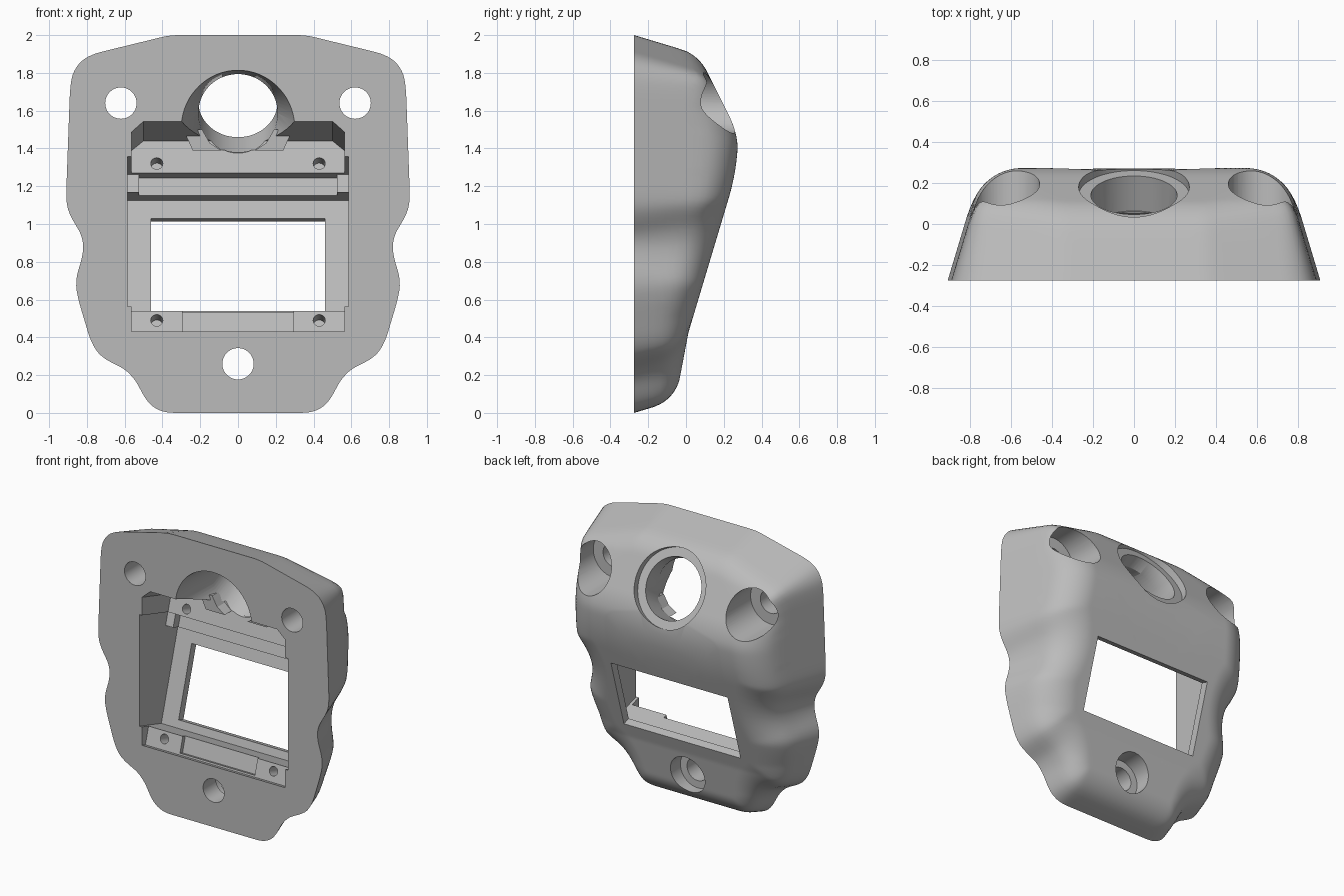
import bpy, bmesh, math
from mathutils import Vector, geometry

if "Cube" in bpy.data.objects:
    bpy.data.objects.remove(bpy.data.objects["Cube"])

FRONT = -0.275
DRAFT = 0.3

grey = bpy.data.materials.new("matte_grey")
grey.use_nodes = True
grey.diffuse_color = (0.5, 0.5, 0.5, 1)
grey.node_tree.nodes["Principled BSDF"].inputs["Base Color"].default_value = (0.5, 0.5, 0.5, 1)


def make_object(name, bm):
    bmesh.ops.recalc_face_normals(bm, faces=bm.faces)
    mesh = bpy.data.meshes.new(name)
    bm.to_mesh(mesh)
    bm.free()
    mesh.materials.append(grey)
    obj = bpy.data.objects.new(name, mesh)
    bpy.context.collection.objects.link(obj)
    return obj


def loft(name, rings):
    """Closed solid through a list of equal-length rings."""
    bm = bmesh.new()
    loops = [[bm.verts.new(p) for p in ring] for ring in rings]
    n = len(loops[0])
    for a, b in zip(loops, loops[1:]):
        for i in range(n):
            j = (i + 1) % n
            bm.faces.new((a[i], a[j], b[j], b[i]))
    bm.faces.new(loops[0])
    bm.faces.new(loops[-1])
    return make_object(name, bm)


# Body outline: half profile, mirrored, resampled and softened
half = [(0, 2), (0.36, 2), (0.77, 1.90), (0.84, 1.86), (0.88, 1.79), (0.89, 1.70),
        (0.91, 1.15), (0.905, 1.08), (0.87, 1.01), (0.83, 0.95), (0.815, 0.88),
        (0.83, 0.80), (0.855, 0.73), (0.86, 0.67), (0.84, 0.58), (0.78, 0.38),
        (0.74, 0.31), (0.68, 0.27), (0.60, 0.235), (0.54, 0.17), (0.50, 0.09),
        (0.46, 0.035), (0.40, 0.005), (0.36, 0), (0, 0)]
corners = [Vector(p) for p in half] + [Vector((-x, z)) for x, z in half[-2:0:-1]]
outline = []
for a, b in zip(corners, corners[1:] + corners[:1]):
    steps = max(1, round((b - a).length / 0.025))
    outline += [a.lerp(b, k / steps) for k in range(steps)]
count = len(outline)
for _ in range(3):
    outline = [(outline[i - 1] + outline[i] * 2 + outline[(i + 1) % count]) / 4
               for i in range(count)]


def edge_distance(p):
    near = min(range(count), key=lambda i: (outline[i] - p).length_squared)
    best = 9
    for k in (near - 1, near):
        a, b = outline[k], outline[(k + 1) % count]
        q, f = geometry.intersect_point_line(p, a, b)
        q = a.lerp(b, min(1, max(0, f)))
        best = min(best, (q - p).length)
    return best


def soft_min(a, b, k=0.05):
    h = max(k - abs(a - b), 0) / k
    return min(a, b) - h * h * k / 4


def back_height(p):
    """Sloped back planes, rounded into the drafted side wall."""
    z = p.y
    lower = max(0.275 - 0.3 * (1.3 - z), -0.03 + 0.19 * (z - 0.2))
    cap = soft_min(soft_min(0.275, 0.24 - 0.5 * (z - 1.55)), lower)
    radius = 0.25
    if z > 1.6:
        radius -= 0.15 * min(1, (z - 1.6) / 0.2)
    if z < 0.5:
        radius -= 0.1 * min(1, (0.5 - z) / 0.3)
    t = edge_distance(p)
    s = t - (cap - FRONT) * DRAFT
    tangent = 0.75 * radius
    if s >= tangent:
        return cap
    if s <= -0.215 * radius:
        return FRONT + t / DRAFT
    return cap - radius + math.sqrt(max(0, radius ** 2 - (tangent - s) ** 2))


centre = Vector((0, 0.95))
scales = [1 - 0.0165 * k for k in range(31)] + [0.4, 0.3, 0.2, 0.1, 0.02]
rings = []
for s in scales:
    flat = [centre.lerp(p, s) for p in outline]
    rings.append([(p.x, FRONT if s == 1 else back_height(p), p.y) for p in flat])
body = loft("housing_body", rings)

cutters = []


def tube(name, x, start, r0, end, r1, sides=64):
    """Round cutter between two (y, z) points."""
    a, b = Vector((x, *start)), Vector((x, *end))
    side = Vector((1, 0, 0))
    up = (b - a).cross(side).normalized()
    turn = [2 * math.pi * i / sides for i in range(sides)]
    cutters.append(loft(name, [[c + r * (side * math.cos(w) + up * math.sin(w)) for w in turn]
                               for c, r in ((a, r0), (b, r1))]))


# Tilted frame of the display recess, parallel to the lower back plane
TILT = math.atan(0.3)
ORIGIN = Vector((0, -0.236, 0.42))
UP = Vector((0, math.sin(TILT), math.cos(TILT)))
OUT = Vector((0, -math.cos(TILT), math.sin(TILT)))


def slab(name, poly, d0, d1=0.6):
    cutters.append(loft(name, [[ORIGIN + Vector((x, 0, 0)) + UP * u + OUT * d for x, u in poly]
                               for d in (d0, d1)]))


def rect(w, u0, u1):
    return [(-w, u0), (w, u0), (w, u1), (-w, u1)]


# Stepped recess and window
slab("recess_shelf", [(-0.565, 0), (0.565, 0), (0.565, 1.01), (0.5, 1.065),
                      (-0.5, 1.065), (-0.565, 1.01)], 0)
slab("recess_sides", rect(0.585, 0.16, 0.887), -0.03)
slab("recess_step", rect(0.525, 0.2, 0.887), -0.09)
slab("recess_floor", rect(0.585, 0.125, 0.79), -0.18)
slab("recess_notch", rect(0.295, 0.012, 0.14), -0.03, 0.2)
slab("window", rect(0.46, 0.18, 0.69), -0.4, 0)

# Small blind screw holes
for x in (-0.43, 0.43):
    for u in (0.073, 0.94):
        p = ORIGIN + UP * u
        a, b = p - OUT * 0.1, p + OUT * 0.05
        tube("screw_hole", x, (a.y, a.z), 0.032, (b.y, b.z), 0.032, 24)

# Mounting holes with counterbores on the back
for x, z, bore, seat in ((-0.62, 1.64, 0.16, -0.07), (0.62, 1.64, 0.16, -0.07),
                         (0, 0.26, 0.135, -0.13)):
    tube("mount_hole", x, (-0.4, z), 0.083, (0.1, z), 0.083, 48)
    tube("mount_counterbore", x, (seat, z), bore, (0.5, z), bore)

# Tilted round opening: front flare, bore, back counterbore
tube("opening_flare", 0, (-0.3, 1.52), 0.308, (0.02, 1.587), 0.21)
tube("opening_bore", 0, (-0.03, 1.562), 0.21, (0.4, 1.777), 0.21)
tube("opening_counterbore", 0, (0.14, 1.648), 0.27, (0.5, 1.828), 0.27)

bpy.ops.object.select_all(action='DESELECT')
bpy.context.view_layer.objects.active = body
body.select_set(True)
for cutter in cutters:
    cutter.hide_render = True
    mod = body.modifiers.new(cutter.name, 'BOOLEAN')
    mod.operation = 'DIFFERENCE'
    mod.solver = 'EXACT'
    mod.object = cutter
    bpy.ops.object.modifier_apply(modifier=mod.name)
    bpy.data.objects.remove(cutter)
bpy.ops.object.shade_smooth_by_angle(angle=math.radians(30))

# Collar tabs below the round opening
for side, label in ((-1, "right"), (1, "left")):
    loft("collar_tab_" + label, [[(side * x, y, z) for x, z in
                                  ((0.09, 1.39), (0.24, 1.39), (0.29, 1.5), (0.19, 1.5), (0.15, 1.43))]
                                 for y in (-0.02, 0.085)])
